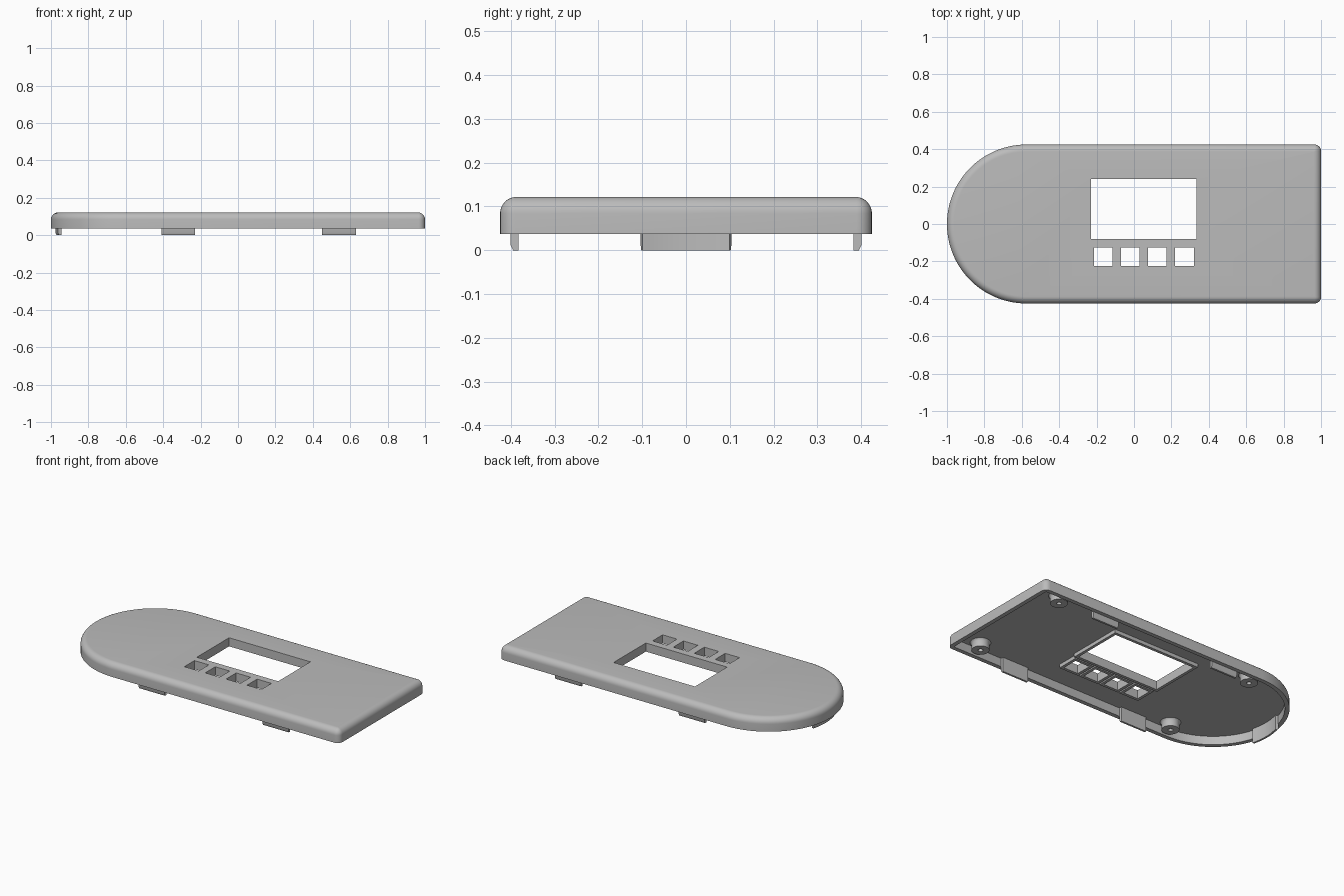
import bpy, bmesh
from math import sin, cos, pi, radians

cube = bpy.data.objects.get("Cube")
if cube:
    bpy.data.objects.remove(cube)

grey = bpy.data.materials.new("plain grey")
grey.use_nodes = True
grey.diffuse_color = (0.5, 0.5, 0.5, 1)
grey.node_tree.nodes["Principled BSDF"].inputs["Base Color"].default_value = (0.5, 0.5, 0.5, 1)

HALF = 0.425           # half depth, also the radius of the round end
RIM, CEILING, TOP = 0.037, 0.09, 0.122
WALL = 0.026


def loft(name, rings, closed=False):
    """Skin a list of point rings; cap the ends unless closed."""
    bm = bmesh.new()
    loops = [[bm.verts.new(p) for p in ring] for ring in rings]
    pairs = list(zip(loops, loops[1:]))
    if closed:
        pairs.append((loops[-1], loops[0]))
    else:
        bm.faces.new(loops[0])
        bm.faces.new(loops[-1])
    for a, b in pairs:
        for i in range(len(a)):
            j = (i + 1) % len(a)
            bm.faces.new((a[i], a[j], b[j], b[i]))
    bmesh.ops.recalc_face_normals(bm, faces=bm.faces)
    mesh = bpy.data.meshes.new(name)
    bm.to_mesh(mesh)
    bm.free()
    mesh.materials.append(grey)
    obj = bpy.data.objects.new(name, mesh)
    bpy.context.collection.objects.link(obj)
    return obj


def smooth(obj):
    bpy.ops.object.select_all(action="DESELECT")
    obj.select_set(True)
    bpy.context.view_layer.objects.active = obj
    bpy.ops.object.shade_smooth_by_angle(angle=radians(30))


def arc(cx, cy, r, start, end, steps):
    angles = [start + (end - start) * i / steps for i in range(steps + 1)]
    return [(cx + r * cos(a), cy + r * sin(a)) for a in angles]


def outline(inset, z):
    """Round left end, square right end with small corner radii."""
    r = max(0.035 - inset, 0.003)
    c, y = 1 - inset - r, HALF - inset - r
    flat = (arc(HALF - 1, 0, HALF - inset, pi / 2, 3 * pi / 2, 64)
            + arc(c, -y, r, -pi / 2, 0, 6) + arc(c, y, r, 0, pi / 2, 6))
    return [(px, py, z) for px, py in flat]


def rect(x0, x1, y0, y1, z, grow=0):
    x0, x1, y0, y1 = x0 - grow, x1 + grow, y0 - grow, y1 + grow
    return [(x0, y0, z), (x1, y0, z), (x1, y1, z), (x0, y1, z)]


# Hollow lid with a rounded top edge
FILLET = 0.038
profile = [(WALL, CEILING), (WALL, RIM), (0, RIM)]
for i in range(9):
    a = pi / 2 * i / 8
    profile.append((FILLET * (1 - cos(a)), TOP - FILLET * (1 - sin(a))))
lid = loft("lid_shell", [outline(d, z) for d, z in profile])

# Display window and four button holes, each with a raised rim underneath
openings = [("display", (-0.23, 0.335, -0.08, 0.24))]
for i in range(4):
    x = -0.165 + 0.145 * i
    openings.append((f"button_{i + 1}", (x - 0.05, x + 0.05, -0.225, -0.125)))

bpy.context.view_layer.objects.active = lid
for name, box in openings:
    cutter = loft(name + "_cutter", [rect(*box, 0.05), rect(*box, 0.2)])
    cutter.hide_render = True
    mod = lid.modifiers.new(name, "BOOLEAN")
    mod.operation, mod.solver, mod.object = "DIFFERENCE", "EXACT", cutter
    bpy.ops.object.modifier_apply(modifier=mod.name)
    bpy.data.objects.remove(cutter)
    low, high = CEILING - 0.022, CEILING + 0.004
    loft(name + "_rim", [rect(*box, high), rect(*box, low),
                         rect(*box, low, 0.018), rect(*box, high, 0.018)], closed=True)
smooth(lid)


# Screw bosses with a flared foot and a blind hole
def boss(name, x, y):
    rings = [(0.014, 0.075), (0.014, 0.042), (0.05, 0.042),
             (0.05, 0.078), (0.054, 0.086), (0.062, CEILING + 0.003)]
    obj = loft(name, [[(px, py, z) for px, py in arc(x, y, r, 0, 2 * pi, 32)[:-1]]
                      for r, z in rings])
    smooth(obj)


# Snap tabs: a chamfered section swept along the inside of the wall
def tab(name, stations):
    section = [(0, CEILING + 0.003), (0, 0.012), (0.006, 0), (0.018, 0),
               (0.018, CEILING + 0.003)]
    obj = loft(name, [[(x + nx * d, y + ny * d, z) for d, z in section]
                      for x, y, nx, ny in stations])
    smooth(obj)


for side, label in ((-1, "front"), (1, "back")):
    for x, end in ((-0.55, "right"), (0.83, "left")):
        boss(f"{label}_{end}_boss", x, side * 0.34)
    for x, end in ((-0.32, "right"), (0.54, "left")):
        tab(f"{label}_{end}_tab",
            [(x + dx, side * 0.401, 0, -side) for dx in (-0.09, 0.09)])

curve = [radians(165 + 30 * i / 10) for i in range(11)]
tab("round_end_tab", [(HALF - 1 + 0.401 * cos(a), 0.401 * sin(a), -cos(a), -sin(a))
                      for a in curve])
